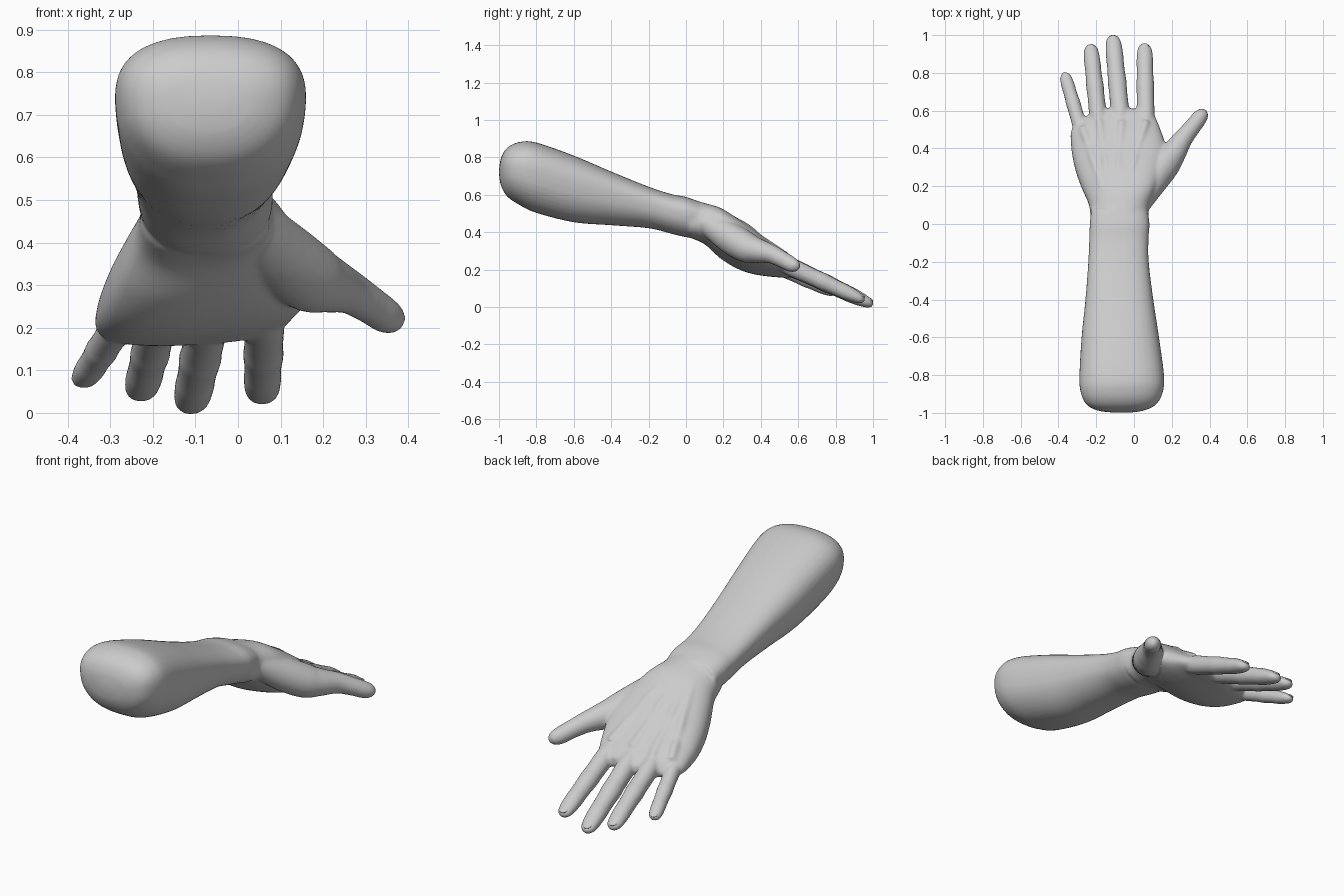
import bpy, bmesh, math
from mathutils import Vector, Matrix

cube = bpy.data.objects.get("Cube")
if cube:
    bpy.data.objects.remove(cube)

skin = bpy.data.materials.new("plain_grey")
skin.use_nodes = True
GREY = (0.6, 0.6, 0.6, 1)
skin.diffuse_color = GREY
skin.node_tree.nodes["Principled BSDF"].inputs["Base Color"].default_value = GREY


def spline(rows, steps):
    """Smooth curve through tuples of any length."""
    out, last = [], len(rows) - 1
    for i in range(last):
        a, b = rows[max(i - 1, 0)], rows[i]
        c, d = rows[i + 1], rows[min(i + 2, last)]
        for k in range(steps):
            t = k / steps
            out.append(tuple(
                0.5 * (2 * q + (r - p) * t + (2 * p - 5 * q + 4 * r - s) * t * t
                       + (3 * q - p - 3 * r + s) * t ** 3)
                for p, q, r, s in zip(a, b, c, d)))
    return out + [rows[-1]]


def skin_rings(bm, rings):
    """Join rings of points into a closed tube."""
    loops = [[bm.verts.new(p) for p in ring] for ring in rings]
    n = len(loops[0])
    for a, b in zip(loops, loops[1:]):
        for i in range(n):
            j = (i + 1) % n
            bm.faces.new((a[i], a[j], b[j], b[i]))
    bm.faces.new(loops[0][::-1])
    bm.faces.new(loops[-1])


def body(bm, rows, power, taper):
    """Loft rounded sections; rows are (y, x min, x max, z min, z max, tilt)."""
    rings = []
    for y, x0, x1, z0, z1, tilt in rows:
        ring = []
        for k in range(40):
            a = math.tau * k / 40
            c, s = math.cos(a), math.sin(a)
            px = math.copysign(abs(c) ** (2 / power), c) * (1 + taper * s)
            pz = math.copysign(abs(s) ** (2 / power), s)
            ring.append(((x0 + x1) / 2 + (x1 - x0) / 2 * px, y,
                         (z0 + z1) / 2 + (z1 - z0) / 2 * pz + tilt * px))
        rings.append(ring)
    skin_rings(bm, rings)


def tube(bm, points):
    """Limb along (x, y, z, half width, half thickness) points."""
    rings = []
    for i, p in enumerate(points):
        a, b = points[max(i - 1, 0)], points[min(i + 1, len(points) - 1)]
        d = (Vector(b[:3]) - Vector(a[:3])).normalized()
        u = d.cross(Vector((0, 0, 1))).normalized()
        v = u.cross(d)
        rings.append([Vector(p[:3]) + p[3] * math.cos(t) * u + p[4] * math.sin(t) * v
                      for t in (math.tau * k / 20 for k in range(20))])
    skin_rings(bm, rings)


bm = bmesh.new()

# Forearm, from the rounded elbow end to the wrist
FOREARM = [(-0.999, -0.10, -0.03, 0.70, 0.74), (-0.988, -0.19, 0.05, 0.645, 0.80),
           (-0.955, -0.25, 0.115, 0.59, 0.852), (-0.89, -0.28, 0.15, 0.545, 0.882),
           (-0.8, -0.286, 0.156, 0.503, 0.879), (-0.6, -0.275, 0.13, 0.453, 0.809),
           (-0.4, -0.255, 0.10, 0.437, 0.724), (-0.2, -0.24, 0.076, 0.421, 0.643),
           (-0.08, -0.235, 0.075, 0.392, 0.604), (0.0, -0.232, 0.08, 0.373, 0.588),
           (0.08, -0.225, 0.07, 0.363, 0.56)]
body(bm, spline([r + (0,) for r in FOREARM], 5), 2.4, 0.15)

# Palm and back of the hand, rolled lower toward the little finger
POWER = 2.4
PALM = spline([(0.02, -0.228, 0.074, 0.37, 0.58, 0), (0.1, -0.238, 0.083, 0.338, 0.553, 0.018),
               (0.18, -0.272, 0.115, 0.272, 0.524, 0.036), (0.26, -0.302, 0.145, 0.222, 0.476, 0.038),
               (0.34, -0.322, 0.162, 0.19, 0.423, 0.036), (0.42, -0.333, 0.165, 0.174, 0.362, 0.03),
               (0.5, -0.33, 0.14, 0.164, 0.306, 0.022), (0.555, -0.275, 0.118, 0.161, 0.268, 0.014),
               (0.59, -0.218, 0.10, 0.166, 0.245, 0.008), (0.61, -0.18, 0.07, 0.178, 0.225, 0)], 5)
body(bm, PALM, POWER, -0.08)


def back_of_hand(x, y):
    """Height of the back of the hand."""
    _, x0, x1, z0, z1, tilt = min(PALM, key=lambda r: abs(r[0] - y))
    u = max(-0.98, min(0.98, (x - (x0 + x1) / 2) / ((x1 - x0) / 2)))
    return (z0 + z1) / 2 + (z1 - z0) / 2 * (1 - abs(u) ** POWER) ** (1 / POWER) + tilt * u


# Fingers: knuckle, tip, radius
FINGERS = {"little": ((-0.272, 0.47, 0.222), (-0.369, 0.80, 0.069), 0.039),
           "ring": ((-0.182, 0.50, 0.236), (-0.231, 0.952, 0.040), 0.047),
           "middle": ((-0.065, 0.50, 0.242), (-0.113, 1.000, 0.010), 0.050),
           "index": ((0.063, 0.50, 0.241), (0.056, 0.955, 0.033), 0.048)}
# Joint swellings: fraction of length, width and thickness as fractions of radius
JOINTS = [(0, 0.9, 0.9), (0.15, 1.0, 1.02), (0.3, 0.98, 0.98), (0.42, 0.97, 0.95),
          (0.5, 1.01, 0.98), (0.6, 0.94, 0.9), (0.7, 0.92, 0.86), (0.76, 0.94, 0.86),
          (0.84, 0.91, 0.78), (0.92, 0.83, 0.64), (0.97, 0.64, 0.46), (1, 0.25, 0.2)]
nails = []
for name, (knuckle, tip, r) in FINGERS.items():
    k, t = Vector(knuckle), Vector(tip)
    tube(bm, spline([(*k.lerp(t, f), r * w, r * h) for f, w, h in JOINTS], 3))
    nails.append((name, k.lerp(t, 0.93), t - k, r))
    # Tendon ridge fanning from the wrist and rising toward the knuckle
    path = []
    for i in range(9):
        f = i / 8
        x = -0.075 + 0.25 * k.x + (k.x * 0.75 + 0.075) * f
        y = 0.12 + (k.y - 0.08) * f
        z = back_of_hand(x, y) - 0.027 + 0.01 * f
        path.append((x, y, z, 0.02 + 0.004 * f, 0.02 + 0.004 * f))
    tube(bm, spline(path, 3))

# Thumb with its fleshy base
THUMB = [(0.022, 0.09, 0.463, 0.055), (0.09, 0.22, 0.38, 0.082), (0.163, 0.318, 0.321, 0.083),
         (0.21, 0.378, 0.302, 0.068), (0.26, 0.452, 0.284, 0.052), (0.308, 0.512, 0.255, 0.045),
         (0.344, 0.558, 0.23, 0.042), (0.366, 0.586, 0.218, 0.033), (0.379, 0.602, 0.211, 0.013)]
tube(bm, spline([p + (p[3],) for p in THUMB], 5))
nails.append(("thumb", Vector((0.35, 0.566, 0.23)), Vector((0.04, 0.055, -0.025)), 0.04))

bmesh.ops.recalc_face_normals(bm, faces=bm.faces)
mesh = bpy.data.meshes.new("forearm_and_hand")
bm.to_mesh(mesh)
bm.free()
arm = bpy.data.objects.new("forearm_and_hand", mesh)
bpy.context.collection.objects.link(arm)

# Fuse everything into one soft skin
remesh = arm.modifiers.new("fuse", "REMESH")
remesh.mode = "VOXEL"
remesh.voxel_size = 0.008
soften = arm.modifiers.new("soften", "SMOOTH")
soften.factor = 0.5
soften.iterations = 8
graph = bpy.context.evaluated_depsgraph_get()
fused = bpy.data.meshes.new_from_object(arm.evaluated_get(graph))
arm.modifiers.clear()
arm.data = fused

# Nails: flattened shells sunk into the finger tips
parts = [arm]
for name, at, along, r in nails:
    d = along.normalized()
    side = d.cross(Vector((0, 0, 1))).normalized()
    up = side.cross(d)
    turn = Matrix((side, d, up)).transposed().to_4x4()
    nb = bmesh.new()
    bmesh.ops.create_uvsphere(nb, u_segments=20, v_segments=12, radius=1)
    nb.transform(Matrix.Translation(at + up * r * 0.38) @ turn
                 @ Matrix.Diagonal((r * 0.5, r * 0.6, r * 0.2, 1)))
    nm = bpy.data.meshes.new(name + "_nail")
    nb.to_mesh(nm)
    nb.free()
    nail = bpy.data.objects.new(name + "_nail", nm)
    bpy.context.collection.objects.link(nail)
    parts.append(nail)

for part in parts:
    part.data.materials.clear()
    part.data.materials.append(skin)
    part.data.polygons.foreach_set("use_smooth", [True] * len(part.data.polygons))
    part.data.update()
